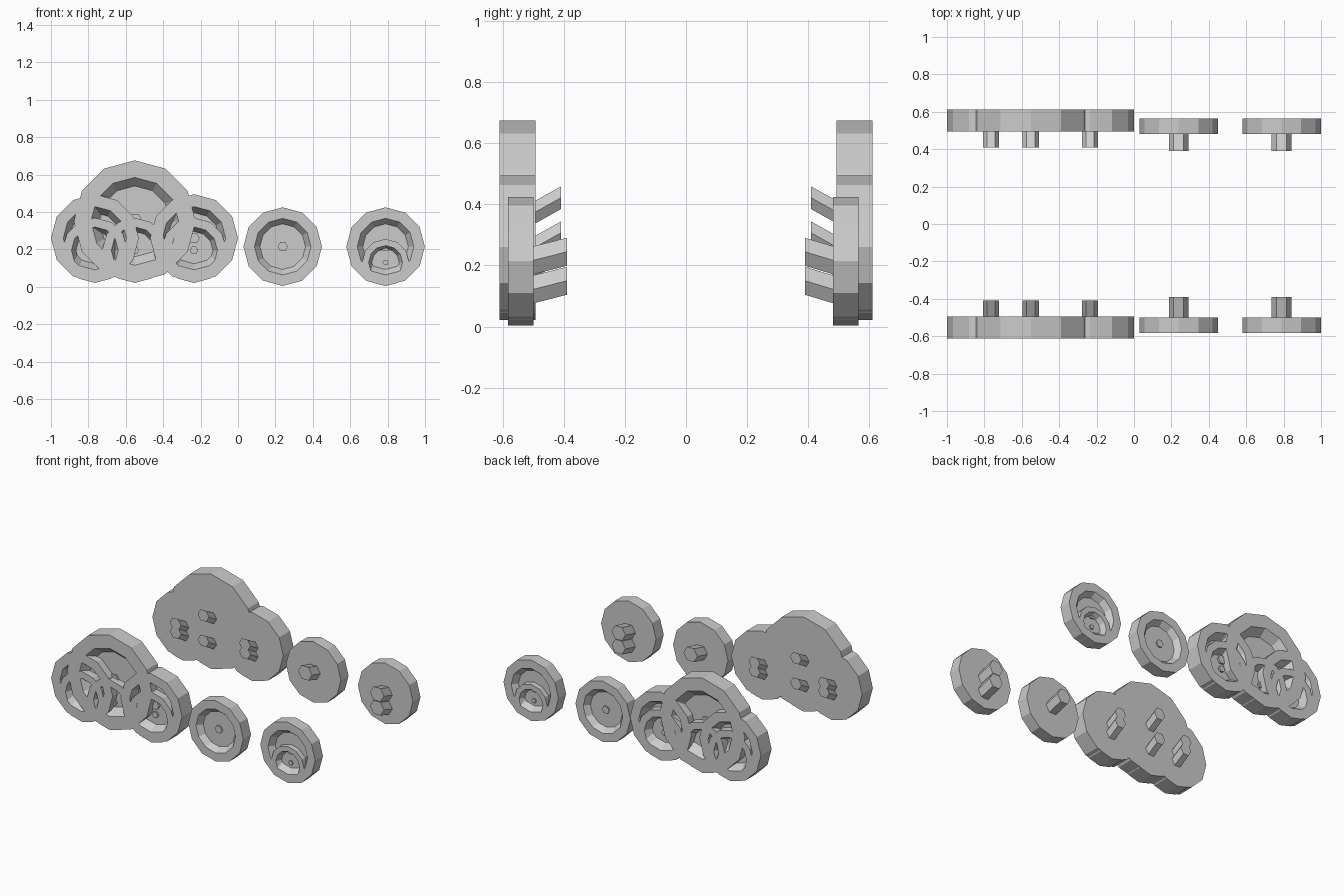
import bpy, bmesh
from math import cos, sin, pi

if "Cube" in bpy.data.objects:
    bpy.data.objects.remove(bpy.data.objects["Cube"])


def ring(bm, x, y, z, r, n):
    return [bm.verts.new((x + r * cos(2 * pi * i / n), y, z + r * sin(2 * pi * i / n))) for i in range(n)]


def loft(bm, rings):
    # join successive rings and cap both ends
    for a, b in zip(rings, rings[1:]):
        n = len(a)
        for i in range(n):
            bm.faces.new((a[i], a[(i + 1) % n], b[(i + 1) % n], b[i]))
    bm.faces.new(rings[0])
    bm.faces.new(rings[-1])


def finish(bm, name):
    bmesh.ops.recalc_face_normals(bm, faces=bm.faces)
    me = bpy.data.meshes.new(name)
    bm.to_mesh(me)
    bm.free()
    bpy.context.collection.objects.link(bpy.data.objects.new(name, me))


def wheel(name, x, z, r, y_out, y_in, y_tip, stub_r, stub_z, rise):
    # 12-sided dished disc
    depth = (y_in - y_out) * 0.45
    floor = y_out + depth
    bm = bmesh.new()
    loft(bm, [ring(bm, x, y, z, k * r, 12) for y, k in
              ((y_in, 1), (y_out, 1), (y_out, 0.72), (floor, 0.58))])
    # six-sided hub boss in the dish
    loft(bm, [ring(bm, x, floor + depth * 0.1, z, 0.13 * r, 6),
              ring(bm, x, floor - depth * 0.25, z, 0.13 * r, 6)])
    # slanted six-sided axle stub on the inner face
    loft(bm, [ring(bm, x, y_in, stub_z, stub_r, 6),
              ring(bm, x, y_tip, stub_z + rise, stub_r, 6)])
    finish(bm, name)


# big cluster: x, z, radius, stub start height
big = [
    ("rear_wheel", -0.765, 0.26, 0.235, 0.26),
    ("rear_inner_wheel", -0.765, 0.195, 0.174, 0.20),
    ("large_wheel", -0.552, 0.35, 0.326, 0.375),
    ("large_inner_wheel", -0.552, 0.195, 0.174, 0.20),
    ("middle_wheel", -0.235, 0.26, 0.235, 0.26),
    ("middle_inner_wheel", -0.235, 0.195, 0.174, 0.20),
]
# separate small wheels
small = [
    ("small_wheel", 0.239, 0.215, 0.21, 0.217),
    ("front_wheel", 0.789, 0.215, 0.21, 0.217),
    ("front_inner_wheel", 0.789, 0.13, 0.126, 0.122),
]

for side, s in (("right", -1), ("left", 1)):
    for name, x, z, r, sz in big:
        wheel(f"{name}_{side}", x, z, r, s * 0.611, s * 0.494, s * 0.41, 0.043, sz, 0.047)
    outer, inner = (0.584, 0.50) if s < 0 else (0.565, 0.482)
    for name, x, z, r, sz in small:
        wheel(f"{name}_{side}", x, z, r, s * outer, s * inner, s * 0.39, 0.053, sz, 0.028)
